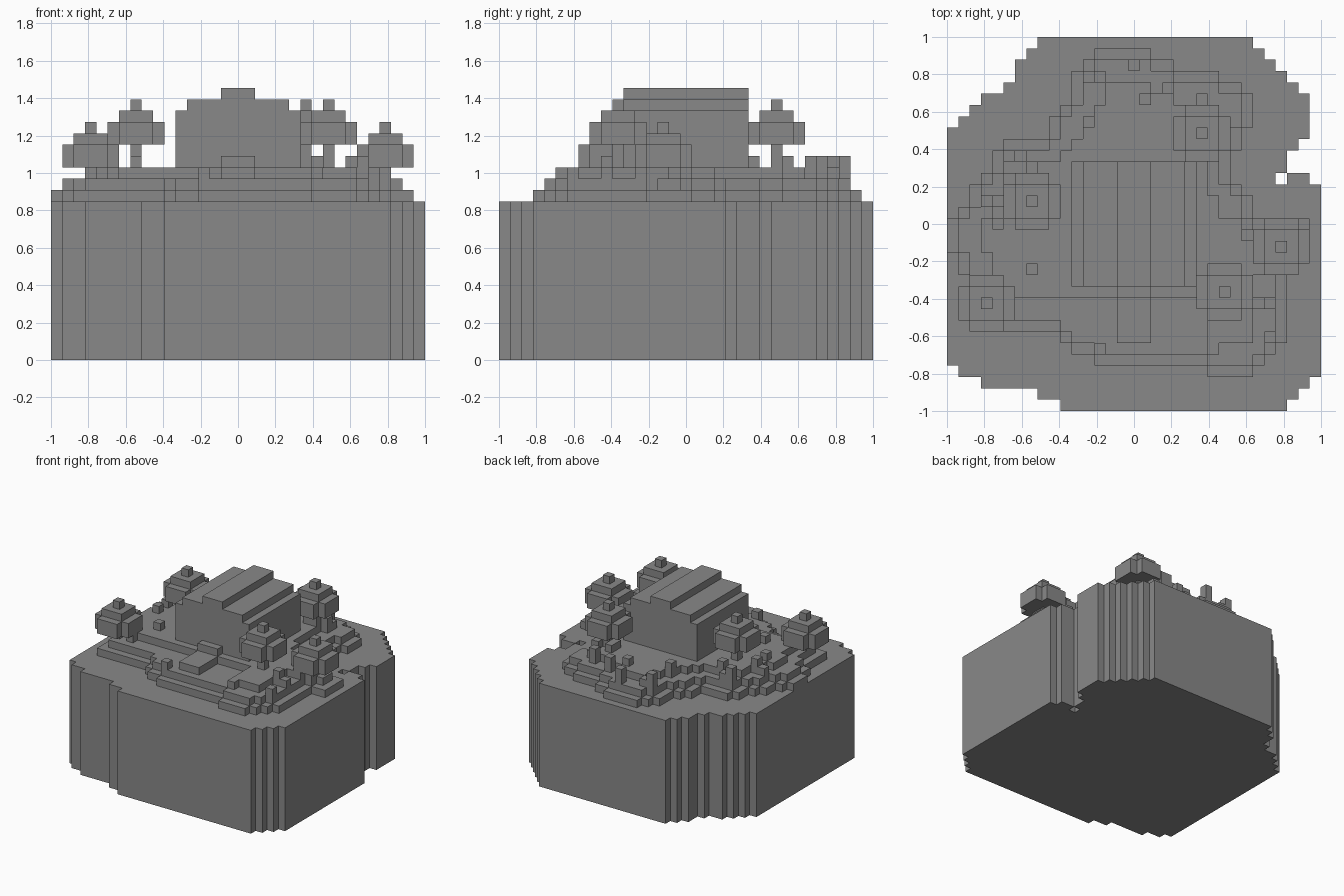
import bpy
import bmesh
import random
from mathutils import Vector

GRID = 33
CELL = 2 / GRID
random.seed(7)

default_cube = bpy.data.objects.get("Cube")
if default_cube:
    bpy.data.objects.remove(default_cube, do_unlink=True)

stone = bpy.data.materials.new("plain grey")
stone.use_nodes = True
grey = (0.25, 0.25, 0.25, 1)
stone.diffuse_color = grey
stone.node_tree.nodes["Principled BSDF"].inputs["Base Color"].default_value = grey


def block(x_range, y_range, z_range):
    """Cells filling a box given in grid units."""
    return {(x, y, z) for x in range(*x_range) for y in range(*y_range) for z in range(*z_range)}


def slab(rows, first_row, z_range):
    """Cells filling a footprint given as one (start, end) span per row."""
    cells = set()
    for offset, span in enumerate(rows):
        row = first_row + offset
        cells |= block(span, (row, row + 1), z_range)
    return cells


def build(name, cells):
    """Skin the outside of a cell set and merge the coplanar squares."""
    bm = bmesh.new()
    corners = {}

    def corner(position):
        key = tuple(round(value) for value in position)
        if key not in corners:
            x, y, z = key
            corners[key] = bm.verts.new((x * CELL - 1, y * CELL - 1, z * CELL))
        return corners[key]

    for cell in cells:
        for axis in range(3):
            for side in (0, 1):
                neighbour = list(cell)
                neighbour[axis] += 2 * side - 1
                if tuple(neighbour) in cells:
                    continue
                start = Vector(cell)
                start[axis] += side
                u, v = Vector((0, 0, 0)), Vector((0, 0, 0))
                u[(axis + 1) % 3] = 1
                v[(axis + 2) % 3] = 1
                loop = [start, start + u, start + u + v, start + v]
                if not side:
                    loop.reverse()
                bm.faces.new([corner(point) for point in loop])
    bmesh.ops.dissolve_limit(bm, angle_limit=0.01, verts=bm.verts[:], edges=bm.edges[:])
    # Split large outlines into simple faces
    bmesh.ops.triangulate(bm, faces=[face for face in bm.faces if len(face.verts) > 4])
    mesh = bpy.data.meshes.new(name)
    bm.to_mesh(mesh)
    bm.free()
    mesh.materials.append(stone)
    obj = bpy.data.objects.new(name, mesh)
    bpy.context.collection.objects.link(obj)


# Tall ground block with stepped corners and a notch on one side
GROUND = 14
front_rows = [(10, 30), (8, 31), (3, 32), (1, GRID)]
middle_rows = [(0, GRID)] * 16 + [(0, 32), (0, 30), (0, 30), (0, 31), (0, 32)]
back_rows = [(1, 32), (2, 32), (3, 32), (5, 31), (6, 30), (6, 29), (7, 28), (8, 27)]
ground = slab(front_rows + middle_rows + back_rows, 0, (0, GROUND))
ground -= block((29, 30), (20, 21), (0, GROUND))
build("ground_block", ground)

# Low terrace following the garden outline
terrace_rows = [
    (23, 27), (13, 28), (11, 29), (10, 30), (2, 30), (2, 30), (2, 30),
    (2, 30), (2, 30), (1, 30), (1, 32), (0, 32), (0, 32), (0, 32),
    (1, 27), (2, 27), (2, 26), (3, 25), (4, 25), (4, 25), (5, 26),
    (9, 26), (9, 27), (10, 27), (11, 27), (11, 26), (11, 24), (12, 20), (13, 18)]
terrace = slab(terrace_rows, 3, (GROUND, GROUND + 1))
build("lower_terrace", terrace)


def inset(cells, amount):
    """Raise a layer by one and pull its outline inwards."""
    reach = range(-amount, amount + 1)
    return {(x, y, z + 1) for x, y, z in cells
            if all((x + a, y, z) in cells and (x, y + a, z) in cells for a in reach)}


upper = inset(terrace, 1)
build("upper_terrace", upper)

# Garden bed and paved ring around the house
bed = inset(inset(terrace, 1), 2)
paving = block((10, 23), (10, 23), (15, 17))
path = block((15, 18), (6, 10), (14, 17))
build("garden_bed", {c for c in bed if c[1] > 22 or c[0] < 10 or c[0] > 22})
build("house_paving", paving)
build("front_path", path)
build("door_step", block((15, 18), (10, 11), (17, 18)))

# House with a stepped gable roof running front to back
house = set()
for left, right, top in ((11, 22, 22), (12, 21, 23), (15, 18, 24)):
    house |= block((left, right), (11, 22), (16, top))
build("house", house)


def tree(name, x, y, base):
    """Thin trunk, cross-shaped crown, square tier and a single tip."""
    cells = block((x, x + 1), (y, y + 1), (GROUND, base + 4))
    crown = (base, base + 2)
    cells |= block((x - 2, x + 3), (y - 1, y + 2), crown)
    cells |= block((x - 1, x + 2), (y - 2, y + 3), crown)
    cells |= block((x - 1, x + 2), (y - 1, y + 2), (base + 2, base + 3))
    build(name, cells)


tree("left_front_tree", 24, 10, 19)
tree("left_side_tree", 29, 14, 17)
tree("left_back_tree", 22, 24, 19)
tree("right_side_tree", 7, 18, 19)
tree("right_front_tree", 3, 9, 17)

# Small shrubs scattered over the terrace
sites = sorted({(x, y) for x, y, z in upper if not (9 <= x <= 23 and 9 <= y <= 23)})
shrubs = set()
for x, y in random.sample(sites, len(sites) // 7):
    shrubs |= block((x, x + 1), (y, y + 1), (16, random.choice((17, 17, 18))))
build("shrubs", shrubs)
